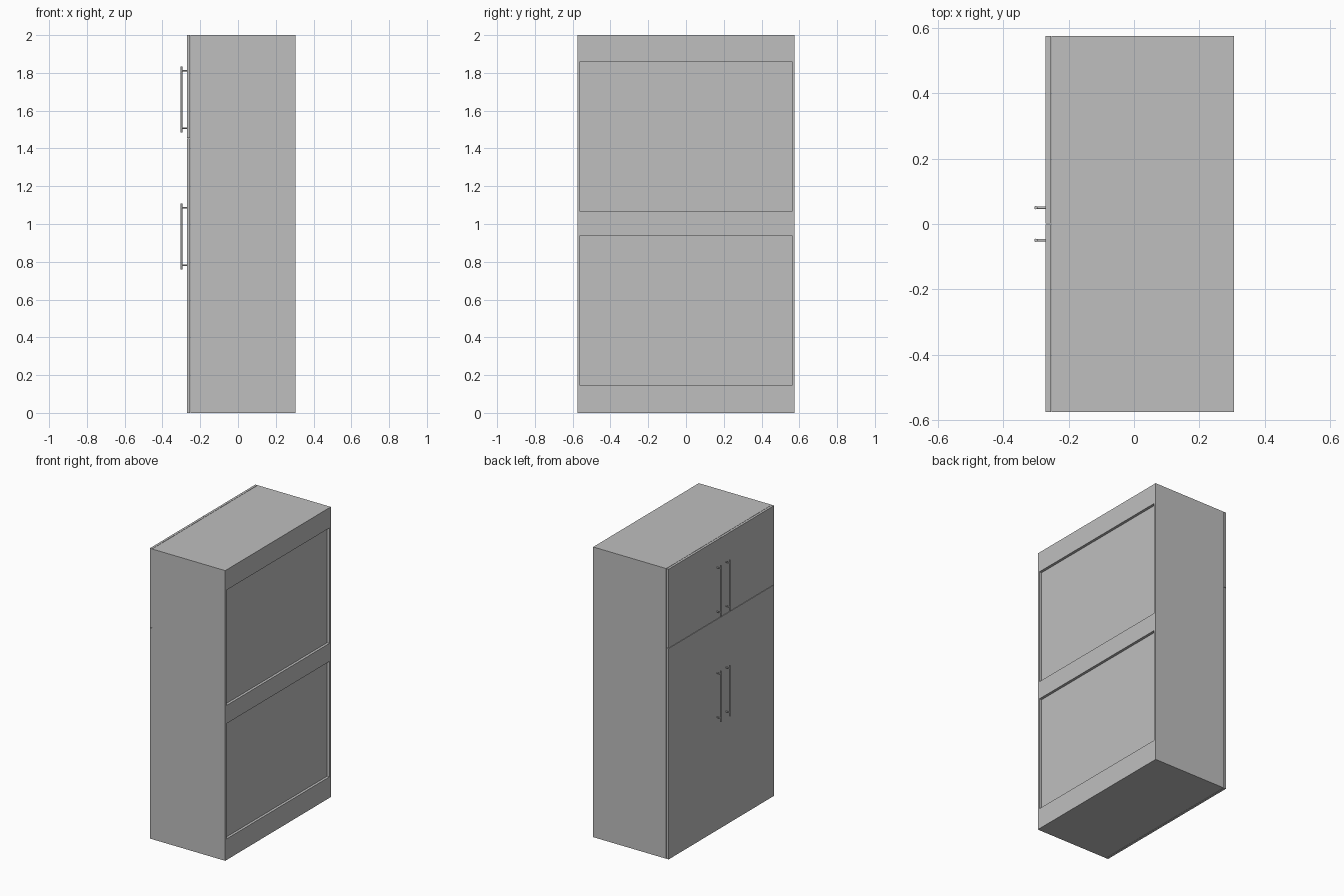
import bpy, bmesh
from mathutils import Vector

cube = bpy.data.objects.get("Cube")
if cube:
    bpy.data.objects.remove(cube, do_unlink=True)


def make_material(name, value):
    mat = bpy.data.materials.new(name)
    mat.use_nodes = True
    colour = (value, value, value, 1)
    mat.diffuse_color = colour
    mat.node_tree.nodes["Principled BSDF"].inputs["Base Color"].default_value = colour
    return mat


grey = make_material("light grey", 0.52)


def box_mesh(bm, low, high):
    low, high = Vector(low), Vector(high)
    verts = bmesh.ops.create_cube(bm, size=1)["verts"]
    for v in verts:
        v.co = (low + high) / 2 + v.co * (high - low)


def finish(bm, name):
    bmesh.ops.recalc_face_normals(bm, faces=bm.faces)
    mesh = bpy.data.meshes.new(name)
    bm.to_mesh(mesh)
    bm.free()
    mesh.materials.append(grey)
    obj = bpy.data.objects.new(name, mesh)
    bpy.context.collection.objects.link(obj)
    return obj


BACK, CARCASS_FRONT, DOOR_FRONT = 0.305, -0.252, -0.27
HALF_WIDTH, HEIGHT = 0.575, 2.0
PANEL_HALF, PANEL_DEPTH = 0.56, 0.018
PANELS = [(0.145, 0.94), (1.065, 1.86)]

# Carcass with two recessed panels on the +x side
bm = bmesh.new()
box_mesh(bm, (CARCASS_FRONT, -HALF_WIDTH, 0), (BACK, HALF_WIDTH, HEIGHT))
cuts = [((0, y, 0), (0, 1, 0)) for y in (-PANEL_HALF, PANEL_HALF)]
cuts += [((0, 0, z), (0, 0, 1)) for panel in PANELS for z in panel]
for point, normal in cuts:
    bmesh.ops.bisect_plane(bm, geom=bm.verts[:] + bm.edges[:] + bm.faces[:],
                           plane_co=point, plane_no=normal)
bm.normal_update()
for low, high in PANELS:
    faces = []
    for f in bm.faces:
        c = f.calc_center_median()
        if f.normal.x > 0.9 and abs(c.y) < PANEL_HALF and low < c.z < high:
            faces.append(f)
    result = bmesh.ops.extrude_face_region(bm, geom=faces)
    bmesh.ops.delete(bm, geom=[f for f in faces if f.is_valid], context="FACES")
    moved = [g for g in result["geom"] if isinstance(g, bmesh.types.BMVert)]
    bmesh.ops.translate(bm, verts=moved, vec=(-PANEL_DEPTH, 0, 0))
finish(bm, "carcass")


# Doors, two small above two tall, with narrow gaps between them
def door(name, side, low, high):
    bm = bmesh.new()
    ys = sorted((side * 0.0015, side * HALF_WIDTH))
    box_mesh(bm, (DOOR_FRONT, ys[0], low), (CARCASS_FRONT - 0.002, ys[1], high))
    finish(bm, name)


def rod(bm, start, end, radius=0.005):
    start, end = Vector(start), Vector(end)
    axis = end - start
    verts = bmesh.ops.create_cone(bm, cap_ends=True, segments=16, radius1=radius,
                                  radius2=radius, depth=axis.length)["verts"]
    turn = axis.to_track_quat("Z", "Y")
    for v in verts:
        v.co = turn @ v.co + (start + end) / 2


# Bar handles, each on two posts
def handle(name, y, middle):
    bm = bmesh.new()
    rod(bm, (-0.3, y, middle - 0.175), (-0.3, y, middle + 0.175))
    for z in (middle - 0.152, middle + 0.152):
        rod(bm, (DOOR_FRONT, y, z), (-0.3, y, z), 0.004)
    obj = finish(bm, name)
    bpy.context.view_layer.objects.active = obj
    obj.select_set(True)
    bpy.ops.object.shade_smooth_by_angle()
    obj.select_set(False)


for label, side in (("left", 1), ("right", -1)):
    door("lower_door_" + label, side, 0, 1.4535)
    door("upper_door_" + label, side, 1.4565, HEIGHT)
    handle("lower_handle_" + label, side * 0.05, 0.933)
    handle("upper_handle_" + label, side * 0.05, 1.66)
